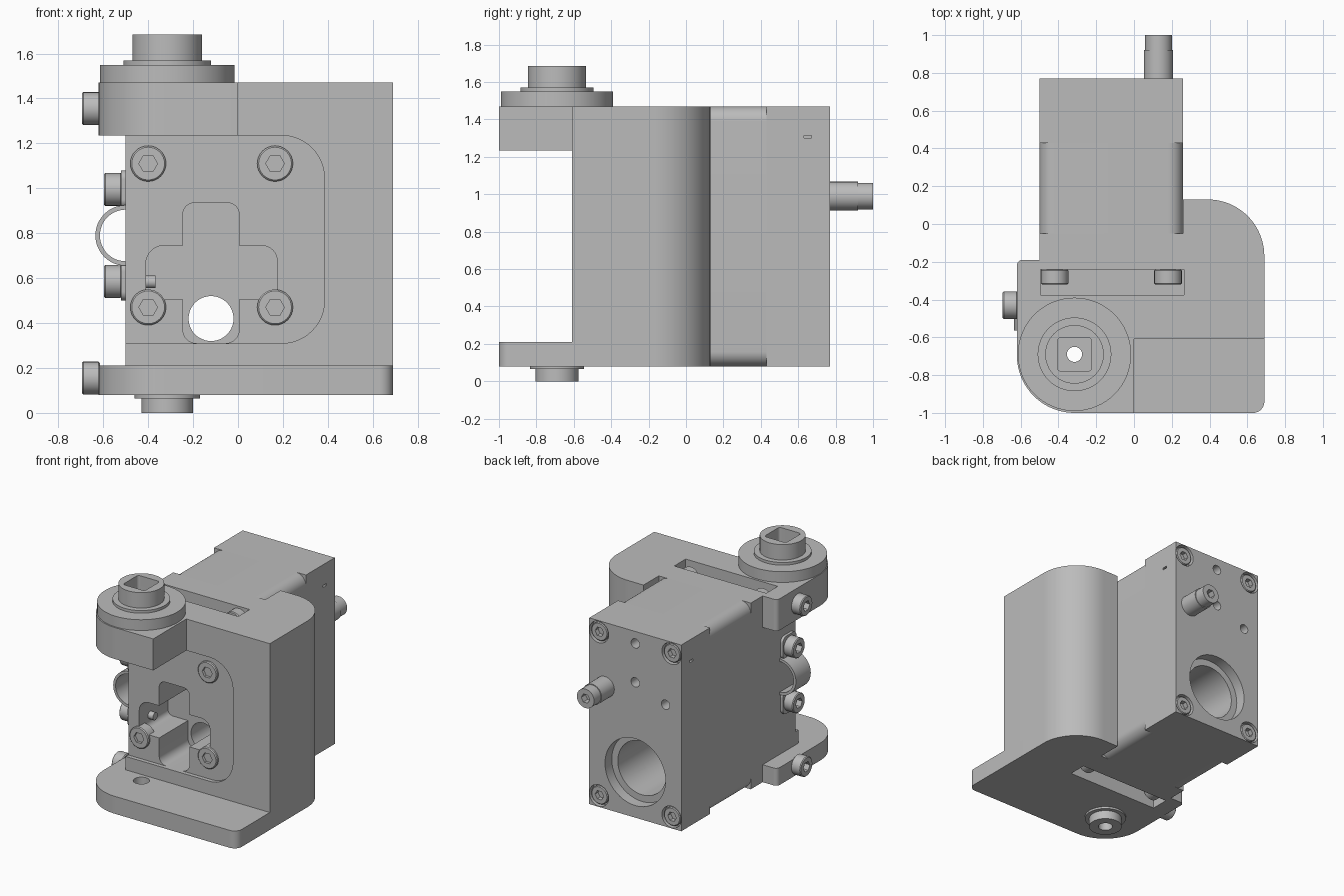
import bpy, bmesh
from math import sin, cos, pi
from mathutils import Vector, Matrix

cube = bpy.data.objects.get("Cube")
if cube:
    bpy.data.objects.remove(cube)

grey = bpy.data.materials.new("plain grey")
grey.use_nodes = True
grey.diffuse_color = (0.5, 0.5, 0.5, 1)
grey.node_tree.nodes["Principled BSDF"].inputs["Base Color"].default_value = (0.5, 0.5, 0.5, 1)
parts = []


def add_object(name, bm):
    bmesh.ops.recalc_face_normals(bm, faces=bm.faces)
    mesh = bpy.data.meshes.new(name)
    bm.to_mesh(mesh)
    bm.free()
    mesh.materials.append(grey)
    ob = bpy.data.objects.new(name, mesh)
    bpy.context.scene.collection.objects.link(ob)
    parts.append(ob)
    return ob


def rounded(corners, steps=12):
    """Right-angled outline; a third value on a corner is its radius."""
    out = []
    for i, c in enumerate(corners):
        p = Vector(c[:2])
        if len(c) == 2:
            out.append(p)
            continue
        u = (Vector(corners[i - 1][:2]) - p).normalized()
        v = (Vector(corners[(i + 1) % len(corners)][:2]) - p).normalized()
        centre = p + (u + v) * c[2]
        for k in range(steps + 1):
            a = k / steps * pi / 2
            out.append(centre - (v * cos(a) + u * sin(a)) * c[2])
    return out


def prism(name, outline, a, b, axis="Z"):
    place = {"X": lambda u, v, w: (w, u, v), "Y": lambda u, v, w: (u, w, v),
             "Z": lambda u, v, w: (u, v, w)}[axis]
    bm = bmesh.new()
    low = [bm.verts.new(place(u, v, a)) for u, v in outline]
    high = [bm.verts.new(place(u, v, b)) for u, v in outline]
    bm.faces.new(low)
    bm.faces.new(high)
    for i in range(len(low)):
        bm.faces.new((low[i - 1], low[i], high[i], high[i - 1]))
    return add_object(name, bm)


def rect(x0, y0, x1, y1, r=None):
    return rounded([(x, y, r) if r else (x, y) for x, y in ((x0, y0), (x1, y0), (x1, y1), (x0, y1))])


def circle(u, v, r, n=48):
    return [(u + r * cos(2 * pi * i / n), v + r * sin(2 * pi * i / n)) for i in range(n)]


def lathe(name, centre, profile, n=64):
    """Closed (radius, height) profile turned about a vertical axis."""
    bm = bmesh.new()
    rings = [[bm.verts.new((centre[0] + r * cos(2 * pi * i / n), centre[1] + r * sin(2 * pi * i / n), z))
              for r, z in profile] for i in range(n)]
    for i in range(n):
        for j in range(len(profile)):
            bm.faces.new((rings[i - 1][j - 1], rings[i - 1][j], rings[i][j], rings[i][j - 1]))
    return add_object(name, bm)


def cut(target_list, cutter):
    for ob in target_list:
        mod = ob.modifiers.new("cut", "BOOLEAN")
        mod.operation = "DIFFERENCE"
        mod.solver = "EXACT"
        mod.object = cutter
        bpy.context.view_layer.objects.active = ob
        bpy.ops.object.modifier_apply(modifier=mod.name)
    parts.remove(cutter)
    bpy.data.objects.remove(cutter)


PX, PY = -0.315, -0.69          # pivot axis
MX, MZ = -0.12, 0.775           # motor axis
BORE_Z = 0.42

# Housing: base plate, upright body, upper arm
base = prism("base_plate", rounded([
    (-.62, -1, .305), (.69, -1, .06), (.69, .13, .3), (.26, .13), (.26, -.05),
    (-.5, -.05), (-.5, -.19), (-.62, -.19, .03)], 20), .08, .21)
body = prism("housing_body", rounded([
    (-.5, -.61), (.69, -.61), (.69, .13, .3), (.26, .13), (.26, -.05), (-.5, -.05)], 20), .21, 1.47)
arm = prism("upper_arm", rounded([
    (-.62, -1, .305), (0, -1), (0, -.61), (-.5, -.61), (-.5, -.19), (-.62, -.19, .03)], 20), 1.235, 1.47)

# Motor: round-edged middle and square rear block
middle = prism("motor_middle", rect(-.5, .08, .26, 1.47, .08), -.05, .43, "Y")
rear = prism("motor_rear", rect(-.5, .08, .26, 1.47), .43, .77, "Y")

# Front recess and cross-shaped pocket
cut([body], prism("cutter", rounded([(-.6, .31), (.385, .31, .19), (.385, 1.235, .19), (-.6, 1.235)]),
                  -.7, -.58, "Y"))
cut([body], prism("cutter", rounded([
    (-.245, .31, .06), (.005, .31, .06), (.005, .505), (.175, .505, .06), (.175, .745, .07),
    (.005, .745), (.005, .935, .05), (-.245, .935, .05), (-.245, .745), (-.41, .745, .08),
    (-.41, .505, .04), (-.245, .505)], 8), -.7, -.24, "Y"))

# Slots in the top and underside
slot = rect(-.495, -.375, .265, -.24)
cut([body], prism("cutter", slot, 1.1, 1.6))
cut([body, base], prism("cutter", slot, 0, .29))

# Stepped bore through the motor
cut([body, middle, rear], prism("cutter", circle(MX, BORE_Z, .1), -.8, .9, "Y"))
cut([middle, rear], prism("cutter", circle(MX, BORE_Z, .2), .1, .9, "Y"))
cut([rear], prism("cutter", circle(MX, BORE_Z, .25), .69, .9, "Y"))

# Small rear holes, screw counterbores and side slits
for x, z in ((MX, 1.38), (MX, 1.09), (-.37, .99)):
    cut([rear], prism("cutter", circle(x, z, .035, 24), .66, .9, "Y"))
corners = [(MX + sx * .3, MZ + sz * .61) for sx in (-1, 1) for sz in (-1, 1)]
for x, z in corners:
    cut([rear], prism("cutter", circle(x, z, .08, 32), .73, .9, "Y"))
for x in (-.5, .26):
    cut([rear], prism("cutter", rect(.63, 1.3, .67, 1.315), x - .02, x + .02, "X"))

# Pivot: socket boss above, cap below, bores through the housing
boss = lathe("pivot_boss", (PX, PY), [
    (.04, 1.47), (.3, 1.47), (.3, 1.55), (.195, 1.55), (.195, 1.57), (.155, 1.57), (.155, 1.685), (.04, 1.685)])
cut([boss], prism("cutter", rect(PX - .09, PY - .09, PX + .09, PY + .09, .02), 1.575, 1.8))
lathe("pivot_cap", (PX, PY), [(.05, .08), (.145, .08), (.145, .065), (.115, .065), (.115, 0), (.05, 0)])
cut([base, arm], prism("cutter", circle(PX, PY, .055), 0, 1.6))

# Output shaft with a hex socket
shaft = prism("shaft", circle(.13, .99, .077), .7, .92, "Y")
tip = prism("shaft_tip", circle(.13, .99, .071), .92, 1, "Y")
cut([tip], prism("cutter", circle(.13, .99, .035, 6), .95, 1.1, "Y"))

# Small pin inside the pocket
prism("pocket_pin", circle(-.45, .583, .028, 24), -.42, -.368, "X")

# Cable clamp on the side
arc = [(cos(pi / 2 + pi * i / 24), sin(pi / 2 + pi * i / 24)) for i in range(25)]
prism("clamp_band", [(-.5 + .135 * c, .79 + .135 * s) for c, s in arc]
      + [(-.5 + .115 * c, .79 + .115 * s) for c, s in reversed(arc)], -.565, -.39, "Y")
for name, z in (("upper", .995), ("lower", .585)):
    prism("clamp_tab_" + name, rect(-.56, z - .085, -.4, z + .085, .04), -.52, -.5, "X")

# Socket screws: one shared head pointing along +z, top at the origin
head = prism("screw_head", circle(0, 0, .073, 32), -.08, 0)
bev = head.modifiers.new("chamfer", "BEVEL")
bev.width = .006
bev.segments = 1
bpy.context.view_layer.objects.active = head
bpy.ops.object.modifier_apply(modifier=bev.name)
cut([head], prism("cutter", circle(0, 0, .038, 6), -.04, .1))
head_mesh = head.data
parts.remove(head)
bpy.data.objects.remove(head)


def screw(name, top, direction, scale=1.0):
    ob = bpy.data.objects.new(name, head_mesh)
    turn = Vector(direction).to_track_quat("Z", "Y").to_matrix().to_4x4()
    ob.matrix_world = Matrix.Translation(top) @ turn @ Matrix.Scale(scale, 4)
    bpy.context.scene.collection.objects.link(ob)
    parts.append(ob)


for x, z in corners:
    screw("rear_screw", (x, .765, z), (0, 1, 0), .93)
    screw("slot_screw", (x, -.32, z), (0, -1, 0))
for x in (-.4, .165):
    for z in (.47, 1.11):
        screw("front_screw", (x, -.6, z), (0, -1, 0), 1.09)
for z in (.155, 1.355):
    screw("arm_screw", (-.695, -.43, z), (-1, 0, 0))
for z in (.585, .995):
    screw("clamp_screw", (-.597, -.48, z), (-1, 0, 0))

# Smooth round faces, keep edges sharp
bpy.context.view_layer.update()
bpy.ops.object.select_all(action="DESELECT")
for ob in parts:
    ob.select_set(True)
bpy.context.view_layer.objects.active = parts[0]
bpy.ops.object.shade_smooth_by_angle(angle=pi / 6)
